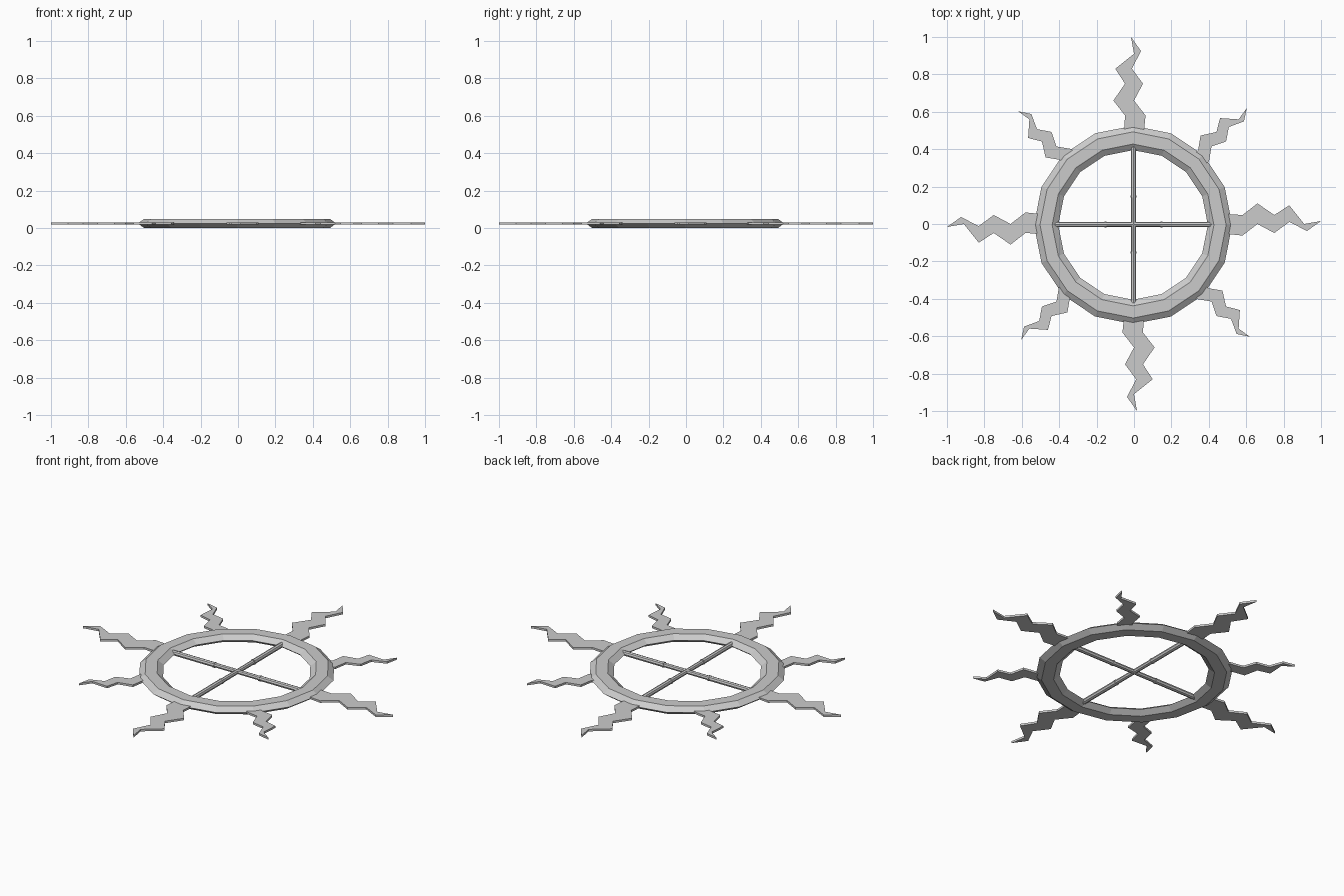
import bpy, bmesh, math
from mathutils import Matrix, Vector

if "Cube" in bpy.data.objects:
    bpy.data.objects.remove(bpy.data.objects["Cube"])

MID = 0.024          # height of the central plane
OFF = -0.005         # small offset of the ring from the ray centre


def finish(bm, name):
    bmesh.ops.recalc_face_normals(bm, faces=bm.faces[:])
    me = bpy.data.meshes.new(name)
    bm.to_mesh(me)
    bm.free()
    ob = bpy.data.objects.new(name, me)
    bpy.context.collection.objects.link(ob)
    return ob


# Flattened hexagonal ring with 16 sides
def make_ring(name, major=0.465, minor=0.065, height=0.024, sides=16):
    bm = bmesh.new()
    rings = []
    for i in range(sides):
        a = 2 * math.pi * i / sides
        loop = []
        for j in range(6):
            b = math.pi / 3 * j
            r = major + minor * math.cos(b)
            z = MID + height * math.sin(b) / math.sin(math.pi / 3)
            loop.append(bm.verts.new((OFF + r * math.cos(a), OFF + r * math.sin(a), z)))
        rings.append(loop)
    for i in range(sides):
        p, q = rings[i], rings[(i + 1) % sides]
        for j in range(6):
            k = (j + 1) % 6
            bm.faces.new((p[j], q[j], q[k], p[k]))
    return finish(bm, name)


# Zigzag ray outline pointing along +y
RAY = [(-0.016, 1.0), (0.037, 0.925), (-0.011, 0.83), (0.048, 0.75), (0.0, 0.66),
       (0.062, 0.58), (0.05, 0.47), (-0.055, 0.47), (-0.048, 0.58), (-0.11, 0.66),
       (-0.048, 0.75), (-0.10, 0.83), (0.0, 0.91)]


# Thin slab with bevelled rims, rotated into place
def make_ray(name, angle, outline, half=0.006, rim=0.006):
    bm = bmesh.new()
    for side in (1, -1):
        face = bm.faces.new([bm.verts.new((x, y, MID)) for x, y in outline])
        bmesh.ops.inset_region(bm, faces=[face], thickness=rim,
                               use_boundary=True, use_even_offset=True)
        for v in face.verts:
            v.co.z = MID + side * half
    bmesh.ops.remove_doubles(bm, verts=bm.verts[:], dist=1e-5)
    bmesh.ops.rotate(bm, verts=bm.verts[:], cent=(0, 0, 0),
                     matrix=Matrix.Rotation(angle, 3, 'Z'))
    return finish(bm, name)


# Round rod lying in the central plane between two radii
def make_rod(name, angle, start, end, radius):
    bm = bmesh.new()
    bmesh.ops.create_cone(bm, cap_ends=True, segments=8, radius1=radius,
                          radius2=radius, depth=end - start)
    turn = Matrix.Rotation(angle, 4, 'Z') @ Matrix.Rotation(math.pi / 2, 4, 'Y')
    d = Vector((math.cos(angle), math.sin(angle), 0)) * (start + end) / 2
    bm.transform(Matrix.Translation(d + Vector((OFF / 2, OFF / 2, MID))) @ turn)
    return finish(bm, name)


make_ring("ring")

short = [(x * 0.75, 0.865 - (1.0 - y) * 0.82) for x, y in RAY]
for i in range(4):
    a = i * math.pi / 2
    make_ray(f"long_ray_{i}", a, RAY)
    make_ray(f"short_ray_{i}", a + math.pi / 4, short)
    make_rod(f"spoke_{i}", a, 0.15, 0.43, 0.0145)
    make_rod(f"spoke_collar_{i}", a, 0.144, 0.154, 0.0165)

# Inner cross bars
for i in range(2):
    make_rod(f"cross_bar_{i}", i * math.pi / 2, -0.15, 0.15, 0.013)
